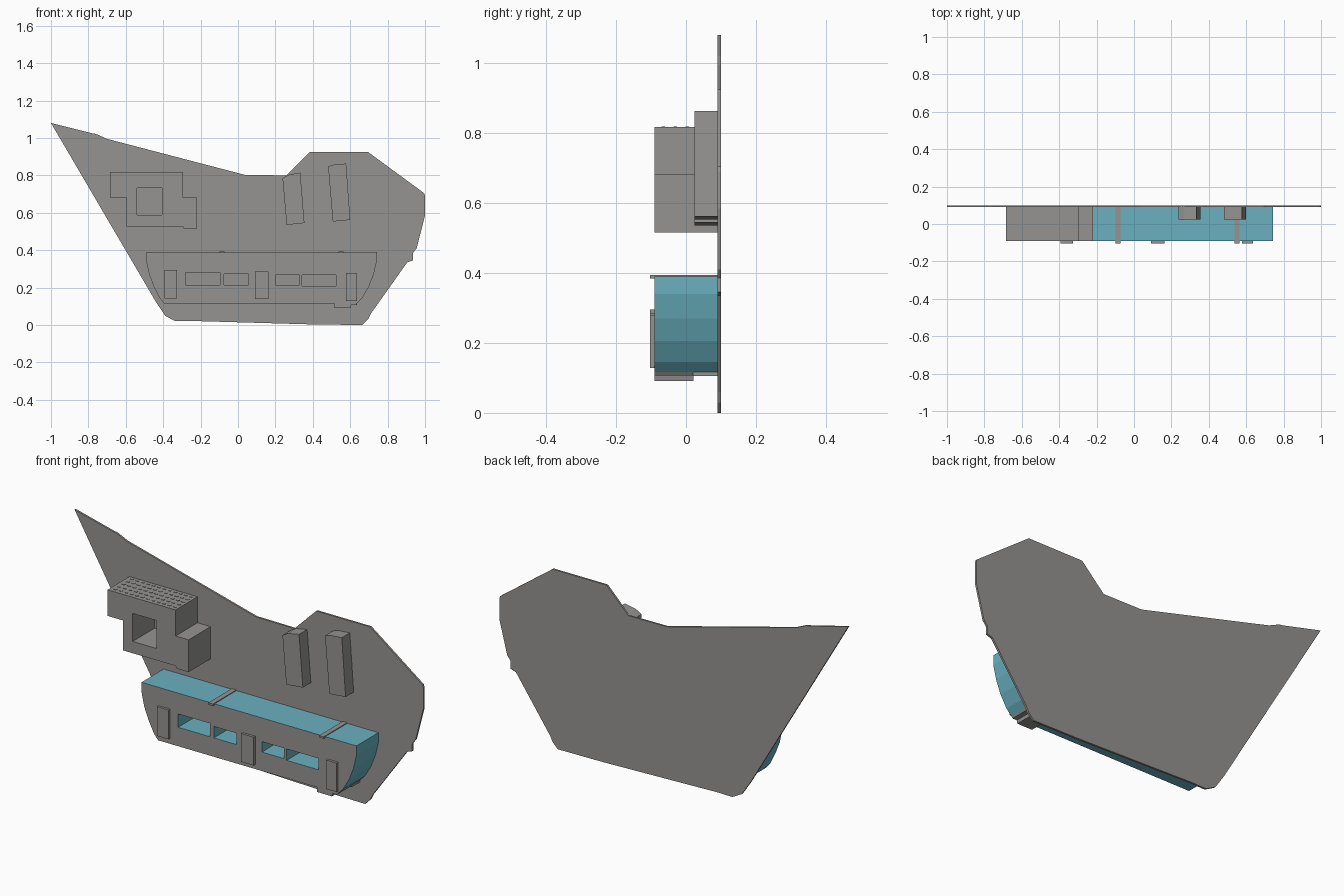
import bpy, bmesh
from mathutils import Vector


def material(name, rgb):
    m = bpy.data.materials.new(name)
    m.diffuse_color = (*rgb, 1)
    return m


GREY = material("warm grey", (0.30, 0.295, 0.285))
TEAL = material("teal", (0.145, 0.44, 0.53))


def prism(name, outline, y0, y1, *mats):
    """Extrude an x-z outline from y0 (front) to y1 (back)."""
    bm = bmesh.new()
    face = bm.faces.new([bm.verts.new((x, y0, z)) for x, z in outline])
    ext = bmesh.ops.extrude_face_region(bm, geom=[face])
    moved = [v for v in ext["geom"] if isinstance(v, bmesh.types.BMVert)]
    bmesh.ops.translate(bm, verts=moved, vec=Vector((0, y1 - y0, 0)))
    bmesh.ops.recalc_face_normals(bm, faces=bm.faces)
    me = bpy.data.meshes.new(name)
    bm.to_mesh(me)
    bm.free()
    ob = bpy.data.objects.new(name, me)
    bpy.context.collection.objects.link(ob)
    for m in mats or (GREY,):
        me.materials.append(m)
    return ob


def box(name, x0, x1, y0, y1, z0, z1, *mats):
    return prism(name, [(x0, z0), (x1, z0), (x1, z1), (x0, z1)], y0, y1, *mats)


def cut(ob, windows, mat):
    """Cut rectangular windows right through a prism."""
    for x0, x1, z0, z1 in windows:
        cutter = box("window_cutter", x0, x1, -0.3, 0.3, z0, z1, mat)
        mod = ob.modifiers.new("window", "BOOLEAN")
        mod.operation, mod.solver, mod.object = "DIFFERENCE", "EXACT", cutter
        bpy.context.view_layer.objects.active = ob
        bpy.ops.object.modifier_apply(modifier=mod.name)
        bpy.data.objects.remove(cutter)


# Thin back plate
prism("back_plate", [
    (-1, 1.08), (-0.78, 1.025), (-0.76, 1.022), (-0.70, 0.995), (0.04, 0.802),
    (0.26, 0.80), (0.385, 0.925), (0.695, 0.925), (0.995, 0.705), (1, 0.69),
    (1, 0.585), (0.955, 0.41), (0.935, 0.385), (0.935, 0.345), (0.905, 0.335),
    (0.71, 0.06), (0.695, 0.03), (0.665, 0.0), (0.40, 0.003), (-0.26, 0.022),
    (-0.335, 0.02), (-0.39, 0.05), (-0.44, 0.125)], 0.09, 0.10)

# Hull: teal sides and window linings, grey front
hull = prism("hull", [
    (-0.49, 0.39), (-0.49, 0.34), (-0.475, 0.27), (-0.45, 0.205), (-0.42, 0.145),
    (-0.395, 0.115), (0.635, 0.115), (0.665, 0.145), (0.70, 0.205),
    (0.725, 0.27), (0.742, 0.34), (0.742, 0.39)], -0.09, 0.092, GREY, TEAL)
cut(hull, [(-0.28, -0.097, 0.213, 0.282), (-0.075, 0.055, 0.213, 0.272),
           (0.20, 0.328, 0.213, 0.267), (0.342, 0.525, 0.208, 0.267)], TEAL)
hull.data.materials.clear()
hull.data.materials.append(GREY)
hull.data.materials.append(TEAL)
for p in hull.data.polygons:
    p.material_index = 0 if p.normal.y < -0.9 else 1

# Pads on the hull front, straps over the top, keel foot below
for x0, x1, z0, z1 in [(-0.392, -0.327, 0.143, 0.295), (0.09, 0.162, 0.138, 0.285),
                       (0.577, 0.637, 0.128, 0.278)]:
    box("front_pad", x0, x1, -0.103, -0.088, z0, z1)
for x in (-0.085, 0.55):
    box("top_strap", x - 0.013, x + 0.013, -0.09, 0.09, 0.385, 0.394)
    box("strap_end", x - 0.013, x + 0.013, -0.103, -0.088, 0.384, 0.394)
prism("keel_foot", [(0.517, 0.117), (0.517, 0.091), (0.602, 0.091), (0.605, 0.107),
                    (0.63, 0.107), (0.637, 0.117)], -0.09, 0.022)
box("keel_strip", 0.517, 0.637, 0.02, 0.092, 0.106, 0.117)

# Stepped block with a square window
block = prism("stepped_block", [
    (-0.685, 0.817), (-0.685, 0.682), (-0.595, 0.682), (-0.595, 0.527),
    (-0.295, 0.527), (-0.29, 0.515), (-0.22, 0.515), (-0.22, 0.682),
    (-0.295, 0.682), (-0.295, 0.817)], -0.09, 0.092)
cut(block, [(-0.541, -0.405, 0.588, 0.733)], GREY)

# Fine raised studs on top of the block
for row in range(5):
    for col in range(12):
        x, y = -0.665 + col * 0.031, -0.07 + row * 0.034
        box("block_stud", x, x + 0.016, y, y + 0.01, 0.815, 0.819)

# Two leaning posts
prism("leaning_post", [(0.238, 0.785), (0.26, 0.535), (0.355, 0.545),
                       (0.333, 0.815), (0.27, 0.803)], 0.024, 0.092)
prism("leaning_post", [(0.482, 0.848), (0.507, 0.553), (0.60, 0.562),
                       (0.578, 0.863), (0.515, 0.858)], 0.024, 0.092)
